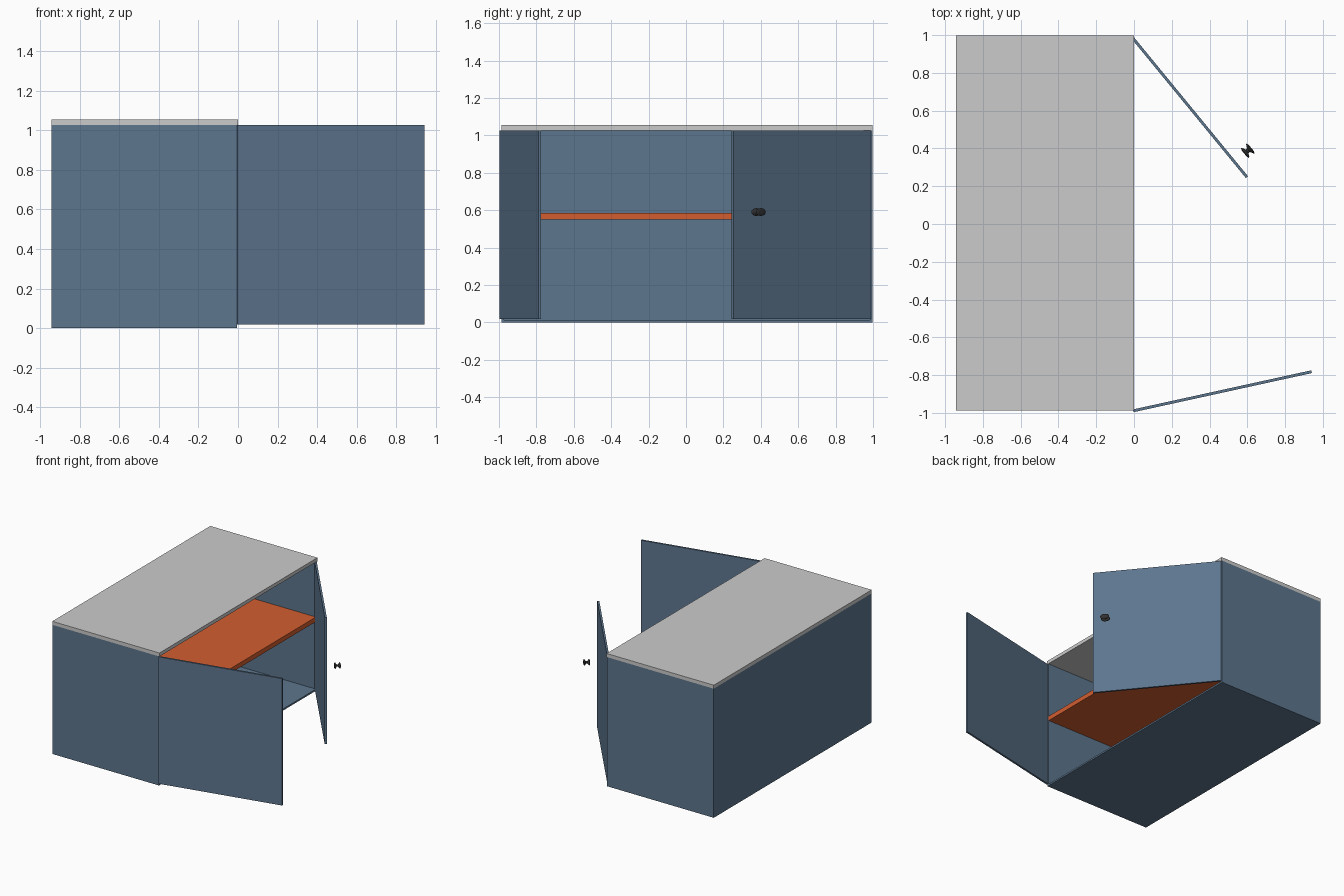
import bpy, bmesh, math
from mathutils import Matrix, Vector

if "Cube" in bpy.data.objects:
    bpy.data.objects.remove(bpy.data.objects["Cube"])


def material(name, rgb):
    m = bpy.data.materials.new(name)
    m.diffuse_color = (*rgb, 1)
    m.use_nodes = True
    m.node_tree.nodes["Principled BSDF"].inputs["Base Color"].default_value = m.diffuse_color
    return m


BLUE = material("blue", (0.11, 0.18, 0.27))
ORANGE = material("orange", (0.65, 0.11, 0.03))
DARK = material("dark", (0.03, 0.03, 0.03))


def finish(name, bm, mat):
    bmesh.ops.recalc_face_normals(bm, faces=bm.faces)
    me = bpy.data.meshes.new(name)
    bm.to_mesh(me)
    bm.free()
    ob = bpy.data.objects.new(name, me)
    bpy.context.collection.objects.link(ob)
    if mat:
        me.materials.append(mat)
    return ob


def box(name, lo, hi, mat=None):
    lo, hi = Vector(lo), Vector(hi)
    bm = bmesh.new()
    bmesh.ops.create_cube(bm, size=1, matrix=Matrix.LocRotScale(
        (lo + hi) / 2, None, hi - lo))
    return finish(name, bm, mat)


# Cabinet carcass, open on the +x side
X0, X1, Y0, Y1, ZT, T = -0.942, -0.004, -0.987, 0.997, 1.026, 0.013
box("floor_panel", (X0, Y0, 0), (X1, Y1, T), BLUE)
box("back_panel", (X0, Y0 + T, T), (X0 + T, Y1 - T, ZT), BLUE)
box("side_panel_front", (X0, Y0, T), (X1, Y0 + T, ZT), BLUE)
box("side_panel_rear", (X0, Y1 - T, T), (X1, Y1, ZT), BLUE)
box("shelf", (X0 + T, Y0 + T, 0.549), (X1, Y1 - T, 0.586), ORANGE)
box("top_slab", (X0, Y0, ZT), (0, Y1, 1.054))


# Doors swung open about their hinge edges
def door(name, hinge, end):
    h, e = Vector(hinge), Vector(end)
    d = e - h
    ob = box(name, (0, -0.0075, 0.018), (d.length, 0.0075, 1.026), BLUE)
    ob.location = (h.x, h.y, 0)
    ob.rotation_euler.z = math.atan2(d.y, d.x)
    return ob


rear = door("door_rear", (-0.006, 0.984), (0.598, 0.248))
door("door_front", (-0.004, -0.989), (0.94, -0.782))

# Double-ended knob floating just off the rear door: oval lathe profile
profile = [(0.0, -0.024), (0.6, -0.024), (1.0, -0.019), (0.9, -0.014), (0.35, -0.005),
           (0.35, 0.005), (0.9, 0.014), (1.0, 0.019), (0.6, 0.024), (0.0, 0.024)]
bm = bmesh.new()
vs = [bm.verts.new((r, 0, z)) for r, z in profile]
es = [bm.edges.new(p) for p in zip(vs, vs[1:])]
bmesh.ops.spin(bm, geom=vs + es, axis=(0, 0, 1), cent=(0, 0, 0),
               angle=math.tau, steps=16)
bmesh.ops.remove_doubles(bm, verts=bm.verts, dist=1e-4)
bm.transform(Matrix.Rotation(math.pi / 2, 4, 'X') @ Matrix.Diagonal((0.034, 0.021, 1, 1)))
knob = finish("knob", bm, DARK)
knob.location = (0.602, 0.388, 0.59)
knob.rotation_euler.z = rear.rotation_euler.z
